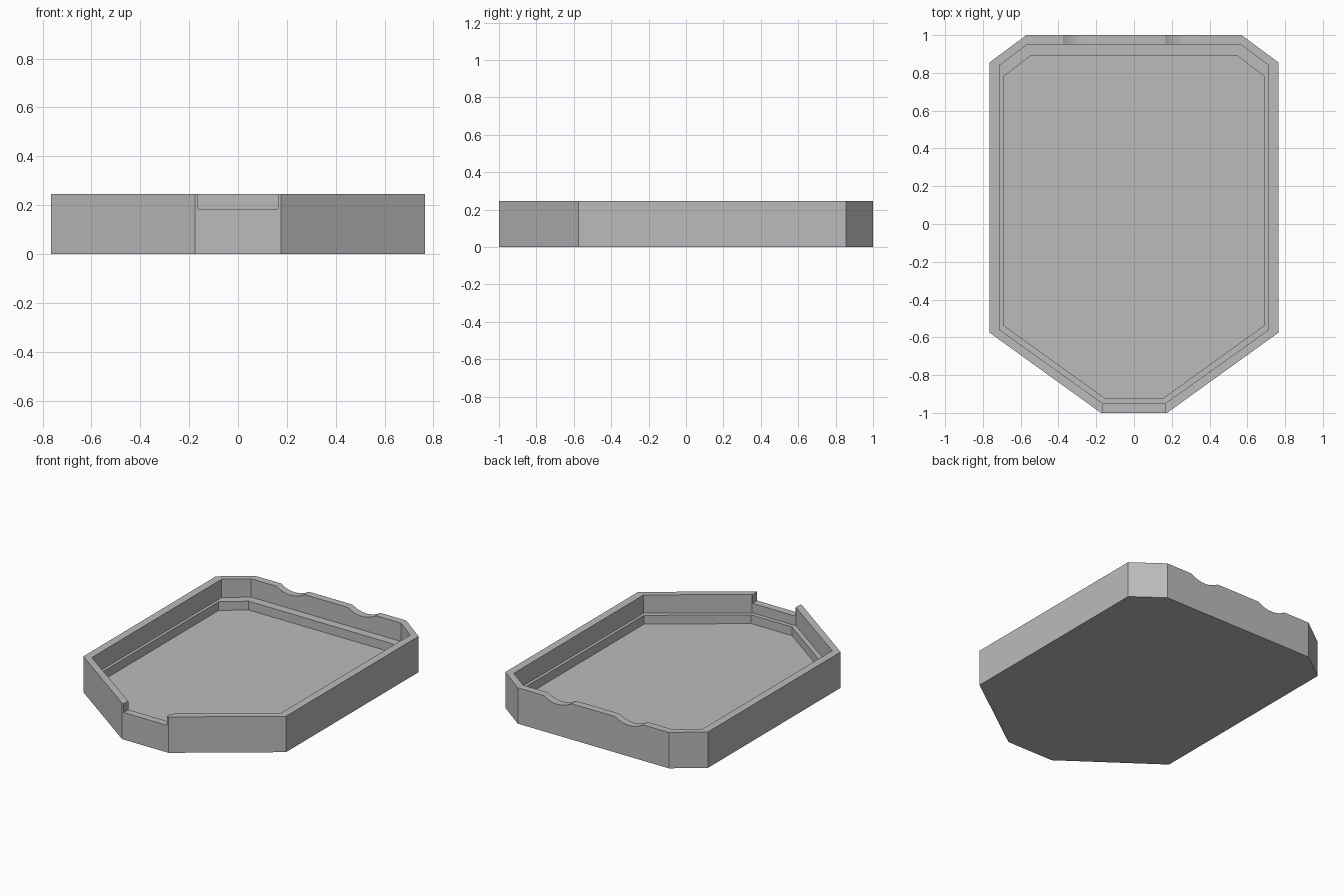
import bpy, bmesh, math

cube = bpy.data.objects.get("Cube")
if cube:
    bpy.data.objects.remove(cube, do_unlink=True)

HEIGHT, LEDGE, FLOOR = 0.245, 0.12, 0.06

grey = bpy.data.materials.new("plain grey")
grey.use_nodes = True
colour = (0.5, 0.5, 0.5, 1)
grey.diffuse_color = colour
grey.node_tree.nodes["Principled BSDF"].inputs["Base Color"].default_value = colour


def outline(half):
    """Mirror a right-hand half profile into a closed loop."""
    return half + [(-x, y) for x, y in reversed(half)]


outer = outline([(0.175, -1), (0.765, -0.575), (0.765, 0.855), (0.57, 1)])
inner = outline([(0.165, -0.95), (0.712, -0.56), (0.712, 0.84), (0.566, 0.95)])
recess = outline([(0.155, -0.922), (0.692, -0.535), (0.692, 0.78), (0.545, 0.892)])

# Tray: stacked outlines skinned into walls, ledge and floor
bm = bmesh.new()
levels = [(outer, 0), (outer, HEIGHT), (inner, HEIGHT),
          (inner, LEDGE), (recess, LEDGE), (recess, FLOOR)]
rings = [[bm.verts.new((x, y, z)) for x, y in loop] for loop, z in levels]
count = len(outer)
for low, high in zip(rings, rings[1:]):
    for i in range(count):
        j = (i + 1) % count
        bm.faces.new((low[i], low[j], high[j], high[i]))
bm.faces.new(rings[0][::-1])
bm.faces.new(rings[-1])
bmesh.ops.recalc_face_normals(bm, faces=bm.faces)
mesh = bpy.data.meshes.new("tray")
bm.to_mesh(mesh)
bm.free()
mesh.materials.append(grey)
tray = bpy.data.objects.new("tray", mesh)
bpy.context.collection.objects.link(tray)


def cut(cutter):
    cutter.hide_render = True
    cutter.data.materials.append(grey)
    mod = tray.modifiers.new("cut", "BOOLEAN")
    mod.operation, mod.solver, mod.object = "DIFFERENCE", "EXACT", cutter
    bpy.context.view_layer.objects.active = tray
    bpy.ops.object.modifier_apply(modifier=mod.name)
    bpy.data.objects.remove(cutter, do_unlink=True)


# Front notch
bpy.ops.mesh.primitive_cube_add(size=1, location=(0, -1, 0.285))
notch = bpy.context.object
notch.name = "notch_cutter"
notch.scale = (0.326, 0.2, 0.2)
bpy.context.view_layer.update()
cut(notch)

# Two shallow finger scoops in the back wall
half_width, depth = 0.106, 0.032
radius = (half_width ** 2 + depth ** 2) / (2 * depth)
for side in (-1, 1):
    bpy.ops.mesh.primitive_cylinder_add(
        vertices=96, radius=radius, depth=0.2,
        location=(side * 0.27, 1, HEIGHT - depth + radius),
        rotation=(math.pi / 2, 0, 0))
    scoop = bpy.context.object
    scoop.name = "scoop_cutter"
    cut(scoop)

# Smooth the scoops, keep every edge crisp
bpy.ops.object.select_all(action="DESELECT")
tray.select_set(True)
bpy.context.view_layer.objects.active = tray
bpy.ops.object.shade_smooth_by_angle(angle=math.radians(20))
